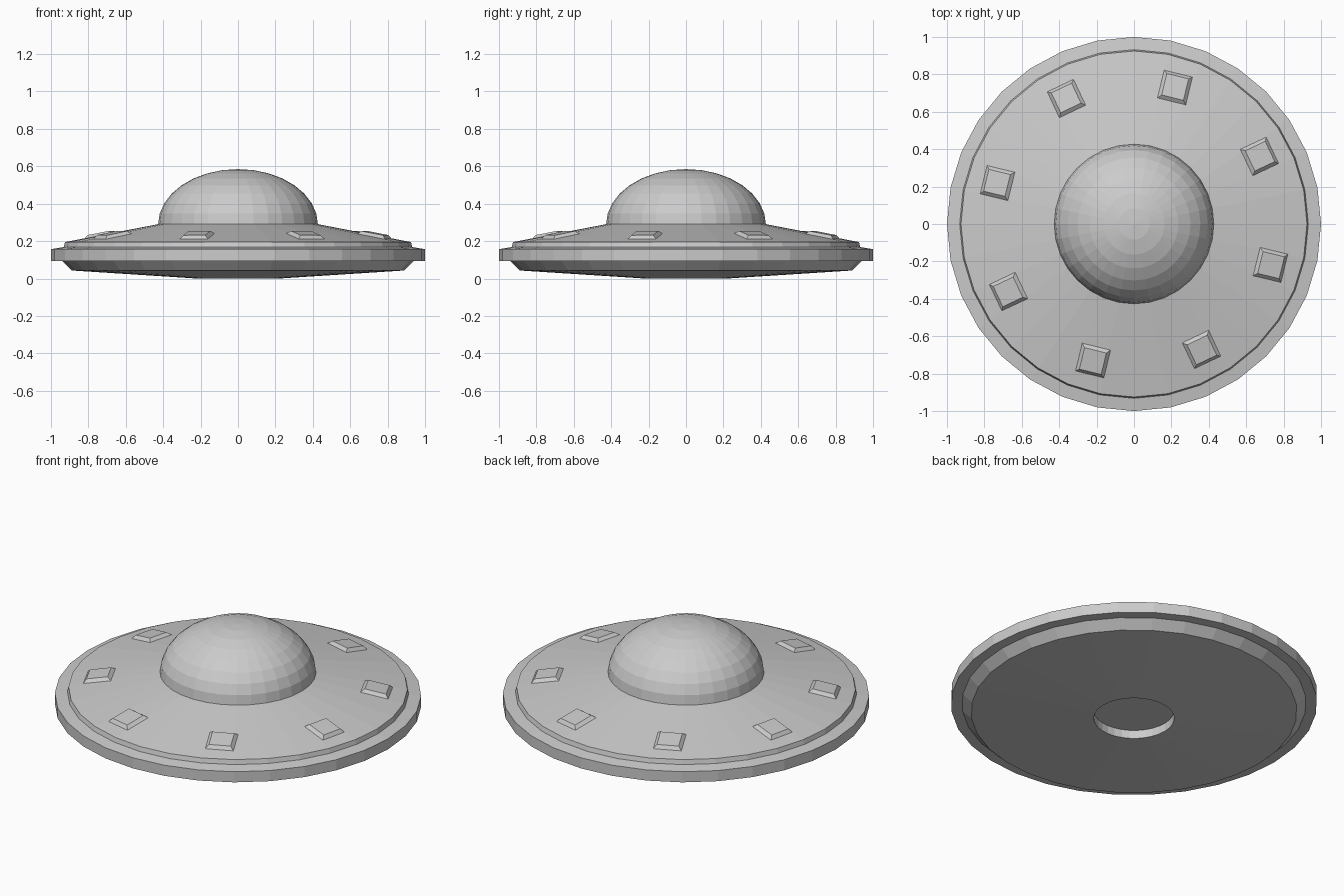
import bpy, bmesh, math
from mathutils import Matrix

if "Cube" in bpy.data.objects:
    bpy.data.objects.remove(bpy.data.objects["Cube"])

SEG = 32


def add_object(name, bm):
    bmesh.ops.recalc_face_normals(bm, faces=bm.faces)
    mesh = bpy.data.meshes.new(name)
    bm.to_mesh(mesh)
    bm.free()
    ob = bpy.data.objects.new(name, mesh)
    bpy.context.collection.objects.link(ob)
    return ob


def lathe(name, profile):
    bm = bmesh.new()
    verts = [bm.verts.new((r, 0, z)) for r, z in profile]
    edges = [bm.edges.new(pair) for pair in zip(verts, verts[1:])]
    bmesh.ops.spin(bm, geom=verts + edges, axis=(0, 0, 1), cent=(0, 0, 0),
                   angle=2 * math.pi, steps=SEG)
    bmesh.ops.remove_doubles(bm, verts=bm.verts, dist=1e-4)
    return add_object(name, bm)


# Saucer hull: recessed belly port, sloped underside, rim band, step, upper cone
lathe("saucer_hull", [
    (0, 0.05), (0.22, 0.05), (0.22, 0.0), (0.89, 0.043), (0.94, 0.093),
    (1.0, 0.093), (1.0, 0.157), (0.932, 0.168), (0.925, 0.195),
    (0.425, 0.291)])

# Cockpit dome: flattened hemisphere
lathe("cockpit_dome", [
    (0.427 * math.cos(math.radians(11.25 * i)) if i < 8 else 0,
     0.289 + 0.296 * math.sin(math.radians(11.25 * i))) for i in range(9)])

# Raised bevelled panels lying on the upper cone
SLOPE = math.atan2(0.096, 0.5)
RADIUS = 0.762
Z = 0.195 + (0.925 - RADIUS) * math.tan(SLOPE)
for i in range(8):
    bm = bmesh.new()
    bmesh.ops.create_cube(bm, size=1)
    for v in bm.verts:
        top = v.co.z > 0
        half = 0.06 if top else 0.08
        v.co.x = math.copysign(half, v.co.x)
        v.co.y = math.copysign(half, v.co.y)
        v.co.z = 0.017 if top else -0.003
    twist = math.radians(-3 if i % 2 == 0 else 3)
    bm.transform(Matrix.Rotation(math.radians(28.3 + 45 * i), 4, 'Z')
                 @ Matrix.Translation((RADIUS, 0, Z))
                 @ Matrix.Rotation(SLOPE, 4, 'Y')
                 @ Matrix.Rotation(twist, 4, 'Z'))
    add_object(f"hull_panel_{i + 1}", bm)
